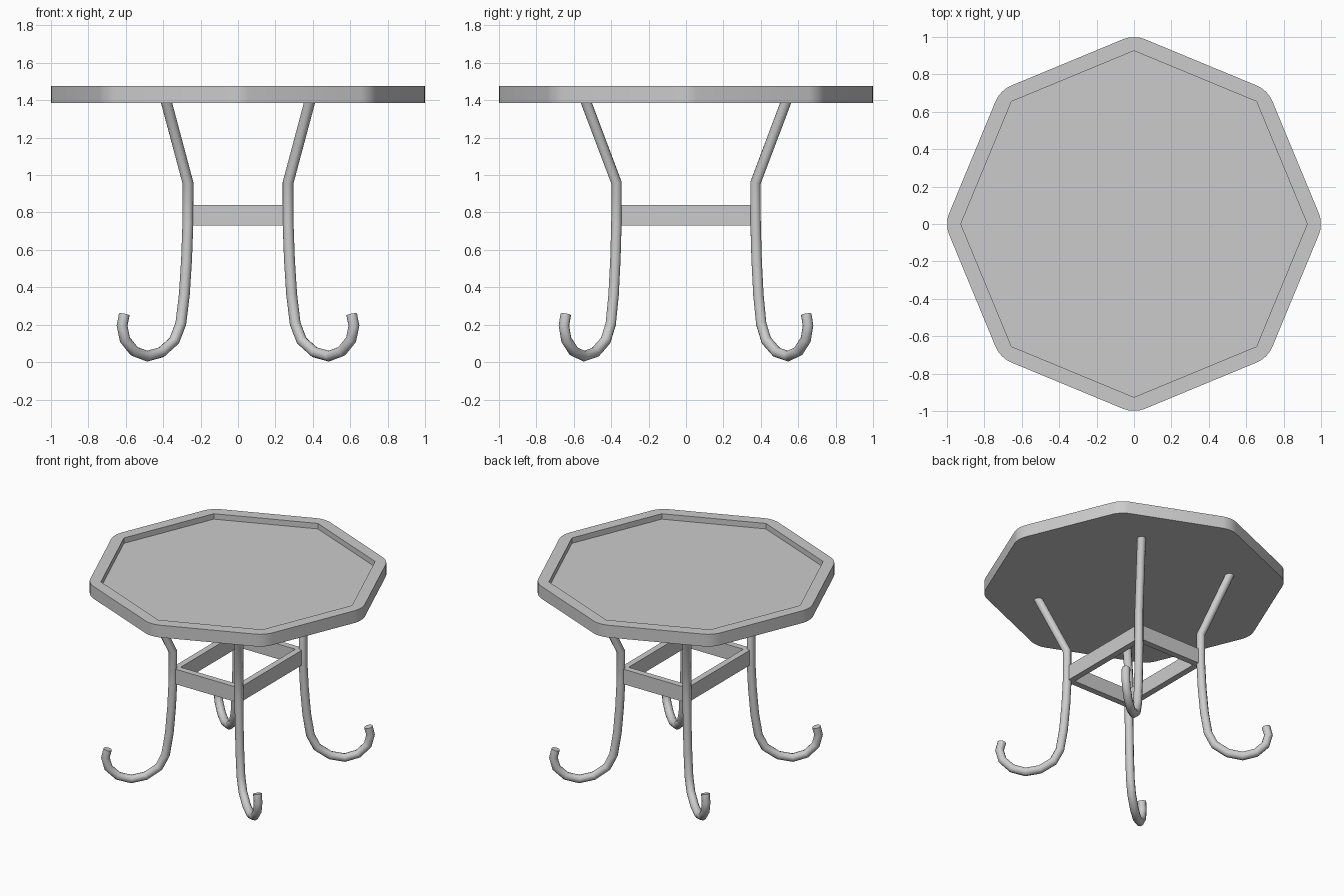
import bpy
import bmesh
from math import radians
from mathutils import Matrix, Vector

default = bpy.data.objects.get("Cube")
if default:
    bpy.data.objects.remove(default, do_unlink=True)

TOP_Z, UNDER_Z, FLOOR_Z = 1.475, 1.385, 1.435
LEG_X, LEG_Y, LEG_R = 0.268, 0.372, 0.029


def add_object(name, data):
    obj = bpy.data.objects.new(name, data)
    bpy.context.collection.objects.link(obj)
    return obj


def mesh_object(name, bm):
    bmesh.ops.recalc_face_normals(bm, faces=bm.faces)
    mesh = bpy.data.meshes.new(name)
    bm.to_mesh(mesh)
    bm.free()
    return add_object(name, mesh)


def activate(obj):
    bpy.ops.object.select_all(action='DESELECT')
    obj.select_set(True)
    bpy.context.view_layer.objects.active = obj


def octagon(name, radius, z0, z1, rounding=0):
    """Eight-sided slab, optionally with rounded upright edges."""
    bm = bmesh.new()
    bmesh.ops.create_cone(bm, cap_ends=True, segments=8, radius1=radius,
                          radius2=radius, depth=z1 - z0,
                          matrix=Matrix.Translation((0, 0, (z0 + z1) / 2)))
    if rounding:
        upright = [e for e in bm.edges
                   if abs(e.verts[0].co.z - e.verts[1].co.z) > 0.01]
        bmesh.ops.bevel(bm, geom=upright, offset=rounding, segments=4,
                        profile=0.5, affect='EDGES')
    return mesh_object(name, bm)


# Table top with a sunken panel
top = octagon("table_top", 1.012, UNDER_Z, TOP_Z, rounding=0.06)
cutter = octagon("recess_cutter", 0.926, FLOOR_Z, TOP_Z + 0.1)
cutter.hide_render = True
recess = top.modifiers.new("Recess", 'BOOLEAN')
recess.operation = 'DIFFERENCE'
recess.solver = 'EXACT'
recess.object = cutter
activate(top)
bpy.ops.object.modifier_apply(modifier=recess.name)
bpy.data.objects.remove(cutter, do_unlink=True)
bpy.ops.object.shade_smooth_by_angle(angle=radians(20))

# Rectangular stretcher frame joining the legs
bm = bmesh.new()
corners = [(-1, -1), (1, -1), (1, 1), (-1, 1)]
rings = [[bm.verts.new((sx * (LEG_X + 0.008), sy * (LEG_Y + 0.008), z))
          for sx, sy in corners] for z in (0.73, 0.84)]
for i in range(4):
    j = (i + 1) % 4
    bm.faces.new((rings[0][i], rings[0][j], rings[1][j], rings[1][i]))
frame = mesh_object("stretcher_frame", bm)
wall = frame.modifiers.new("Thickness", 'SOLIDIFY')
wall.thickness = 0.045
wall.offset = -1
wall.use_even_offset = True
activate(frame)
bpy.ops.object.modifier_apply(modifier=wall.name)

# Leg path: outward reach of the hooked foot against height
foot = [(0, 0.74), (0.02, 0.55), (0.055, 0.36), (0.11, 0.205), (0.21, 0.115),
        (0.41, 0.053), (0.63, 0.032), (0.83, 0.058), (0.975, 0.12),
        (1.02, 0.195), (0.985, 0.255)]
path = [Vector((0.387, 0.54, UNDER_Z + 0.02)), Vector((LEG_X, LEG_Y, 0.96))]
path += [Vector((LEG_X + 0.345 * t, LEG_Y + 0.275 * t, z)) for t, z in foot]


def leg(name, sx, sy):
    curve = bpy.data.curves.new(name, 'CURVE')
    curve.dimensions = '3D'
    curve.bevel_depth = LEG_R
    curve.bevel_resolution = 3
    curve.use_fill_caps = True
    spline = curve.splines.new('POLY')
    spline.points.add(len(path) - 1)
    for point, co in zip(spline.points, path):
        point.co = (co.x * sx, co.y * sy, co.z, 1)
    obj = add_object(name, curve)
    activate(obj)
    bpy.ops.object.convert(target='MESH')
    bpy.ops.object.shade_smooth_by_angle(angle=radians(50))


for sx, side in ((1, "left"), (-1, "right")):
    for sy, end in ((-1, "front"), (1, "back")):
        leg(f"{end}_{side}_leg", sx, sy)
